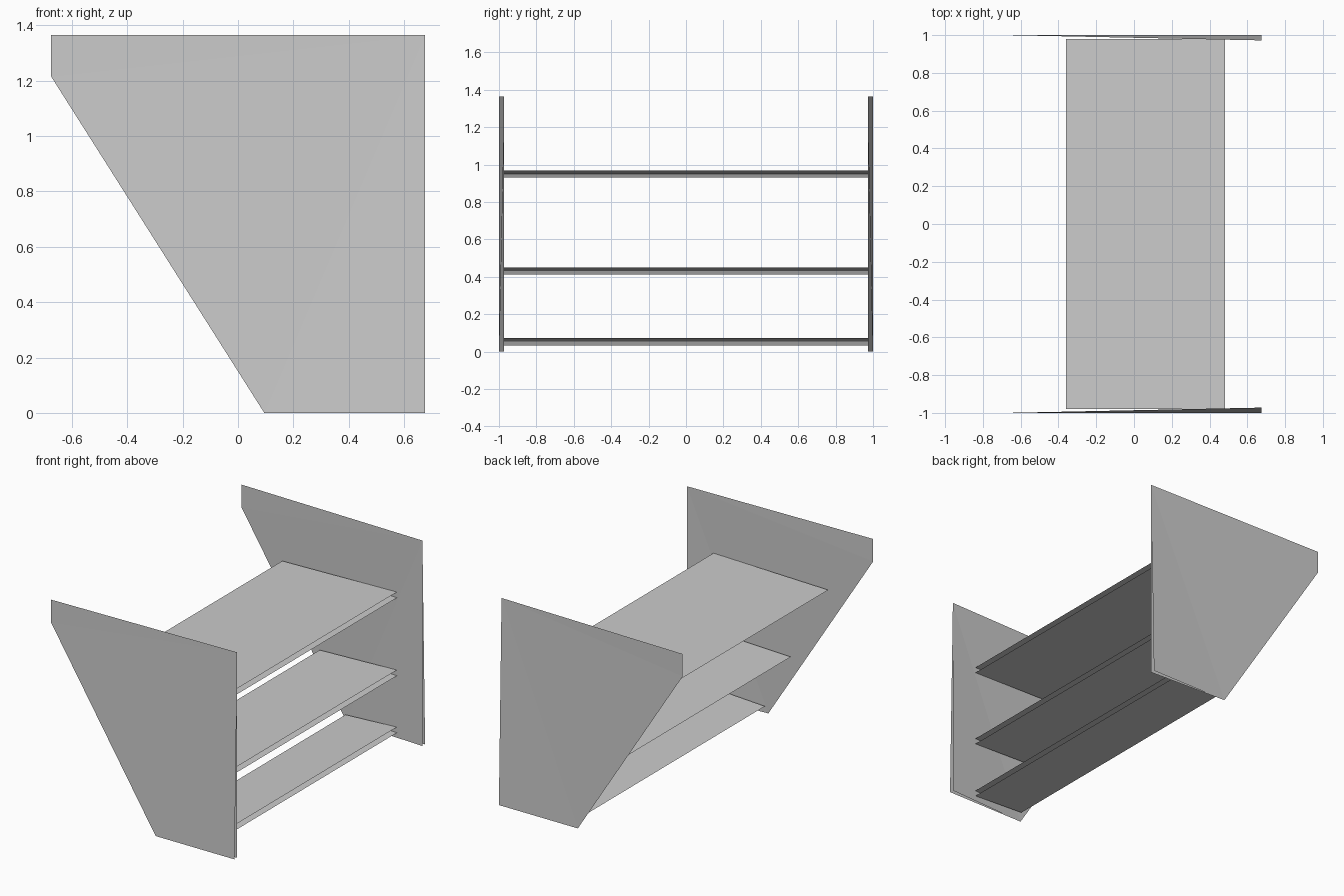
import bpy

# Remove the default cube
cube = bpy.data.objects.get("Cube")
if cube:
    bpy.data.objects.remove(cube, do_unlink=True)

# Single grey finish
grey = bpy.data.materials.new("plain grey")
grey.use_nodes = True
colour = (0.6, 0.6, 0.6, 1.0)
grey.diffuse_color = colour
grey.node_tree.nodes["Principled BSDF"].inputs["Base Color"].default_value = colour


def make_part(name, verts, faces):
    mesh = bpy.data.meshes.new(name)
    mesh.from_pydata(verts, [], faces)
    mesh.materials.append(grey)
    obj = bpy.data.objects.new(name, mesh)
    bpy.context.collection.objects.link(obj)
    return obj


BACK, HEIGHT = 0.675, 1.365
OUTER, INNER = 1.0, 0.972


# Side panel: two thin skins that part only at the lower back corner
def side_panel(name, side):
    verts = [(-BACK, side * OUTER, HEIGHT),
             (-BACK, side * OUTER, 1.215),
             (0.095, side * OUTER, 0),
             (BACK, side * INNER, HEIGHT),
             (BACK, side * OUTER, 0),
             (BACK, side * INNER, 0)]
    outer = [(0, 1, 3), (1, 2, 3), (2, 4, 3)]
    inner = [(3, 1, 0), (3, 2, 1), (3, 5, 2)]
    faces = outer + inner
    if side > 0:
        faces = [f[::-1] for f in faces]
    make_part(name, verts, faces)


side_panel("front_side_panel", -1)
side_panel("rear_side_panel", 1)


# Shelf: two skins joined at the slanted side, open along the other
def shelf(name, edge_x, z):
    open_x, half_gap, end = 0.483, 0.019, 0.979
    verts = [(x, y, h) for x, h in ((edge_x, z), (open_x, z + half_gap),
                                    (open_x, z - half_gap)) for y in (-end, end)]
    make_part(name, verts, [(0, 2, 3, 1), (0, 1, 5, 4)])


for name, edge_x, z in (("top_shelf", -0.36, 0.95),
                        ("middle_shelf", -0.085, 0.432),
                        ("bottom_shelf", 0.105, 0.053)):
    shelf(name, edge_x, z)
